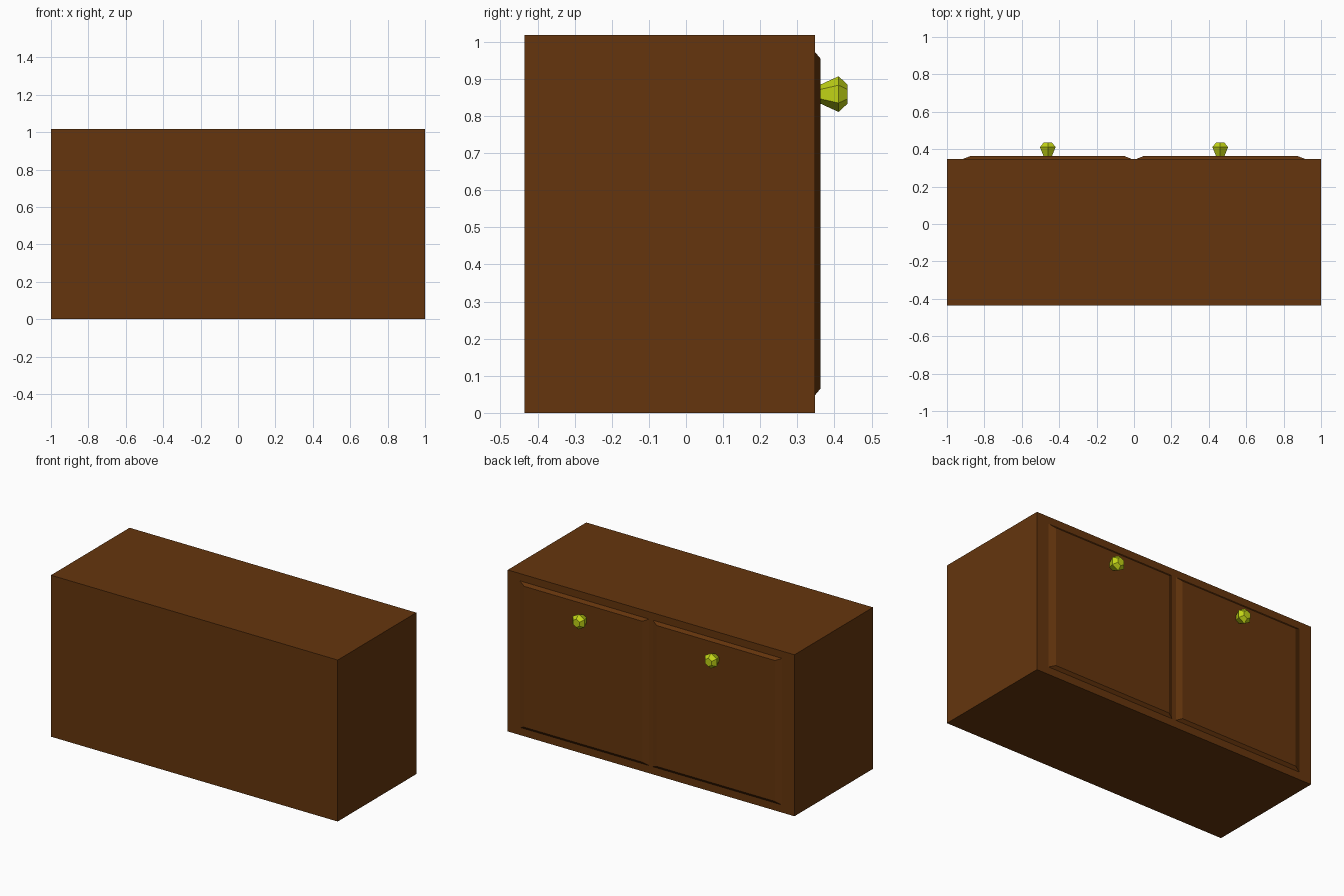
import bpy, bmesh
from math import cos, sin, tau

if "Cube" in bpy.data.objects:
    bpy.data.objects.remove(bpy.data.objects["Cube"])


def material(name, color):
    m = bpy.data.materials.new(name)
    m.diffuse_color = (*color, 1)
    m.use_nodes = True
    m.node_tree.nodes["Principled BSDF"].inputs["Base Color"].default_value = m.diffuse_color
    return m


wood = material("brown_wood", (0.13, 0.036, 0.004))
brass = material("yellow_metal", (0.53, 0.65, 0.008))


def loft(name, rings, mat):
    """Capped solid through a series of matching vertex rings."""
    bm = bmesh.new()
    loops = [[bm.verts.new(p) for p in ring] for ring in rings]
    n = len(loops[0])
    for a, b in zip(loops, loops[1:]):
        for i in range(n):
            j = (i + 1) % n
            bm.faces.new((a[i], a[j], b[j], b[i]))
    bm.faces.new(loops[0])
    bm.faces.new(loops[-1])
    bmesh.ops.recalc_face_normals(bm, faces=bm.faces)
    me = bpy.data.meshes.new(name)
    bm.to_mesh(me)
    bm.free()
    me.materials.append(mat)
    ob = bpy.data.objects.new(name, me)
    bpy.context.collection.objects.link(ob)
    return ob


def rect(x0, x1, z0, z1, y):
    return [(x0, y, z0), (x1, y, z0), (x1, y, z1), (x0, y, z1)]


def hexagon(x, y, z, r):
    return [(x + r * sin(tau * i / 6), y, z + r * cos(tau * i / 6)) for i in range(6)]


BACK, PANEL = 0.348, 0.363

# Cabinet body
loft("cabinet_body", [rect(-1, 1, 0, 1.018, -0.435), rect(-1, 1, 0, 1.018, BACK)], wood)

for side, s in (("left", -1), ("right", 1)):
    # Raised door panel with sloped borders
    loft(f"{side}_door_panel",
         [rect(s * 0.013, s * 0.915, 0.048, 0.972, BACK),
          rect(s * 0.05, s * 0.875, 0.066, 0.954, PANEL)], wood)
    # Six-sided faceted knob
    loft(f"{side}_knob",
         [hexagon(s * 0.461, y, 0.859, r)
          for y, r in ((PANEL, 0.026), (0.411, 0.048), (0.435, 0.026))], brass)
